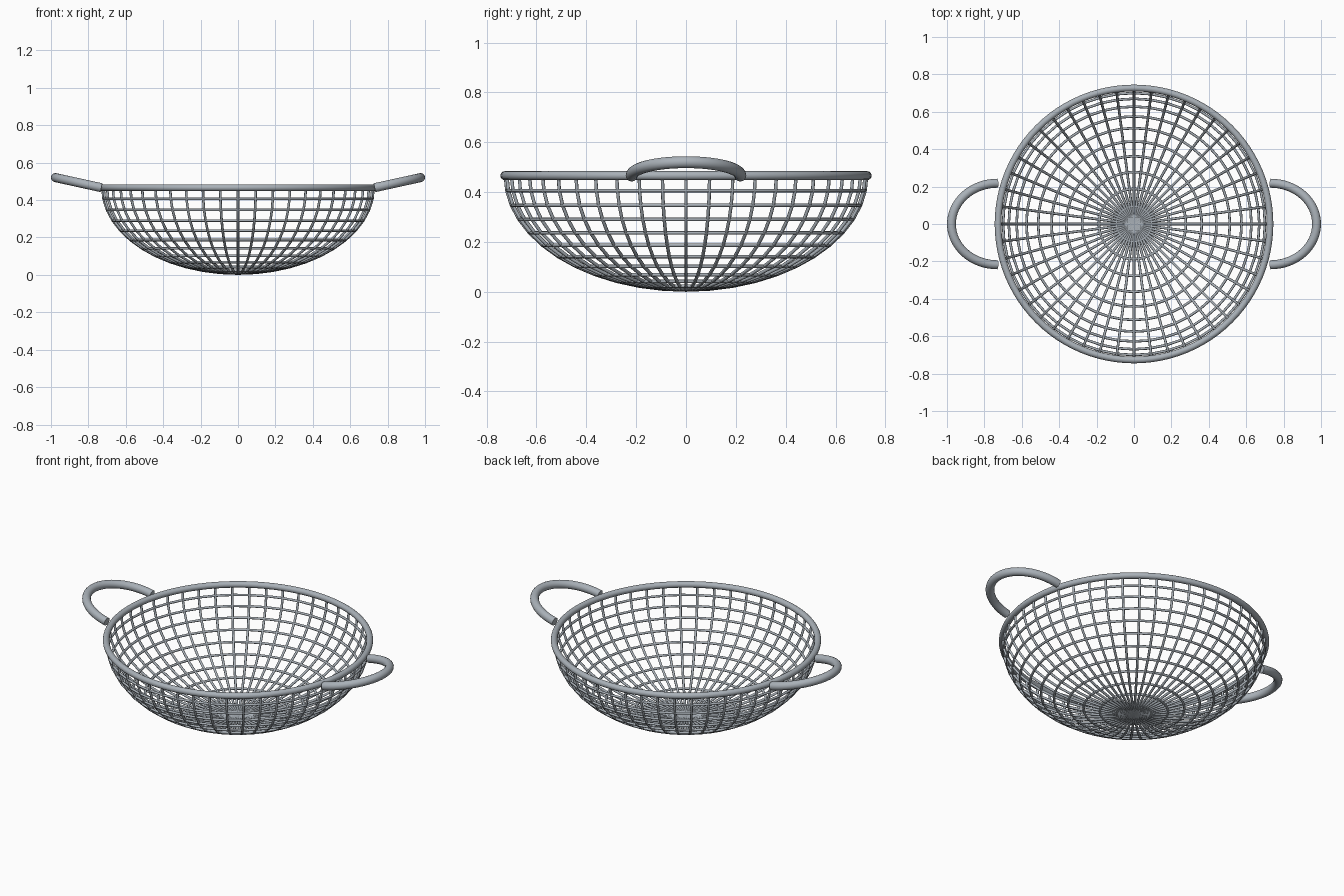
import bpy, bmesh
from math import sin, cos, pi
from mathutils import Vector

cube = bpy.data.objects.get("Cube")
if cube:
    bpy.data.objects.remove(cube)

RIM_Z, RIM_R = 0.466, 0.727      # rim centre line
DEPTH, BOWL_R = 0.459, 0.725     # half-ellipsoid basket
SPOKES, ROWS, WIRE = 48, 12, 0.007

steel = bpy.data.materials.new("brushed steel grey")
steel.use_nodes = True
colour = (0.40, 0.44, 0.48, 1)
steel.diffuse_color = colour
steel.node_tree.nodes["Principled BSDF"].inputs["Base Color"].default_value = colour


def add_tube(bm, path, radius, sides, closed=False):
    """Sweep a round section along a path of points."""
    n = len(path)
    # constant plane normal keeps the section from twisting
    normal = (path[n // 3] - path[0]).cross(path[2 * n // 3] - path[0]).normalized()
    loops = []
    for i, p in enumerate(path):
        a = path[i - 1] if closed or i else p
        b = path[(i + 1) % n] if closed or i < n - 1 else p
        side = normal.cross((b - a).normalized())
        loops.append([bm.verts.new(p + radius * (cos(t) * normal + sin(t) * side))
                      for t in (2 * pi * k / sides for k in range(sides))])
    for i in range(n if closed else n - 1):
        a, b = loops[i], loops[(i + 1) % n]
        for k in range(sides):
            m = (k + 1) % sides
            bm.faces.new((a[k], a[m], b[m], b[k]))
    if not closed:
        bm.faces.new(loops[0])
        bm.faces.new(loops[-1])


def finish(bm, name):
    bmesh.ops.recalc_face_normals(bm, faces=bm.faces)
    mesh = bpy.data.meshes.new(name)
    bm.to_mesh(mesh)
    bm.free()
    obj = bpy.data.objects.new(name, mesh)
    bpy.context.collection.objects.link(obj)
    mesh.materials.append(steel)
    bpy.ops.object.select_all(action='DESELECT')
    obj.select_set(True)
    bpy.context.view_layer.objects.active = obj
    bpy.ops.object.shade_smooth_by_angle(angle=pi / 3)


def circle(radius, z, count):
    return [Vector((radius * cos(2 * pi * i / count), radius * sin(2 * pi * i / count), z))
            for i in range(count)]


# Ribs: each arc runs from rim to rim through the bottom
bm = bmesh.new()
for s in range(SPOKES // 2):
    turn = 2 * pi * s / SPOKES
    arc = []
    for i in range(2 * ROWS + 1):
        t = pi * i / (2 * ROWS)
        r = BOWL_R * cos(t)
        arc.append(Vector((r * cos(turn), r * sin(turn), RIM_Z - DEPTH * sin(t))))
    add_tube(bm, arc, WIRE, 8)
finish(bm, "basket_ribs")

# Horizontal hoops
bm = bmesh.new()
for i in range(1, ROWS):
    t = pi / 2 * i / ROWS
    add_tube(bm, circle(BOWL_R * cos(t), RIM_Z - DEPTH * sin(t), SPOKES), WIRE, 8, True)
finish(bm, "basket_hoops")

# Thick rim
bm = bmesh.new()
add_tube(bm, circle(RIM_R, RIM_Z, 96), 0.018, 16, True)
finish(bm, "rim")

# Two half-loop handles, rising outwards
for name, side in (("left_handle", 1), ("right_handle", -1)):
    bm = bmesh.new()
    loop = []
    for i in range(33):
        t = pi * i / 32 - pi / 2
        out = cos(t)
        loop.append(Vector((side * (0.73 + 0.246 * out), 0.218 * sin(t), 0.466 + 0.054 * out)))
    add_tube(bm, loop, 0.024, 16)
    finish(bm, name)
